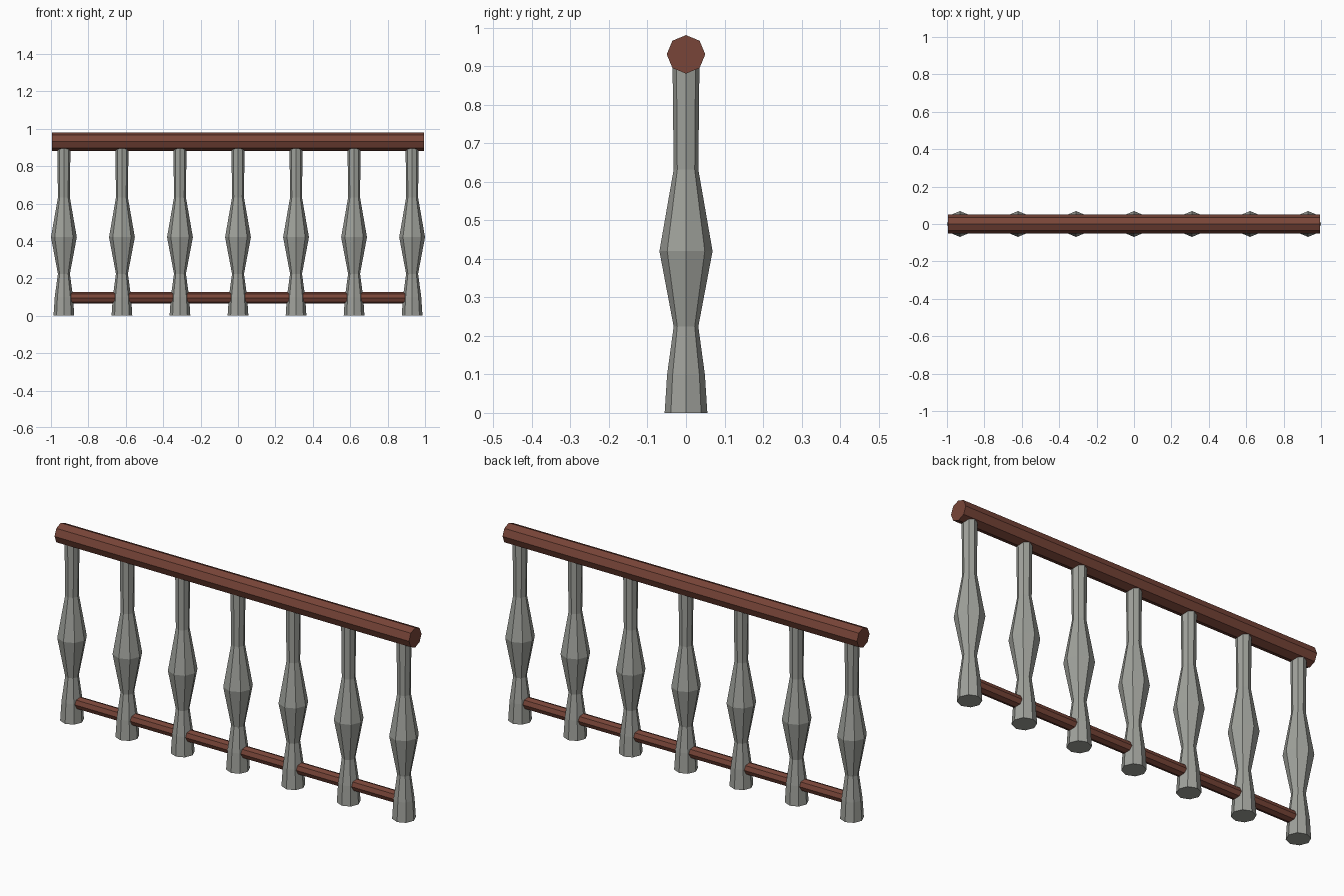
import bpy, bmesh, math
from mathutils import Matrix

if "Cube" in bpy.data.objects:
    bpy.data.objects.remove(bpy.data.objects["Cube"])


def material(name, colour):
    m = bpy.data.materials.new(name)
    m.diffuse_color = (*colour, 1)
    m.use_nodes = True
    m.node_tree.nodes["Principled BSDF"].inputs["Base Color"].default_value = m.diffuse_color
    return m


stone = material("grey stone", (0.35, 0.36, 0.33))
wood = material("red brown wood", (0.19, 0.06, 0.04))


def lathe(name, profile, mat, sides=8):
    """Closed, flat-faced turned shape from (radius, z) pairs, corners on the axes."""
    bm = bmesh.new()
    rings = []
    for r, z in profile:
        rings.append([bm.verts.new((r * math.cos(2 * math.pi * i / sides),
                                    r * math.sin(2 * math.pi * i / sides), z))
                      for i in range(sides)])
    for a, b in zip(rings, rings[1:]):
        for i in range(sides):
            j = (i + 1) % sides
            bm.faces.new((a[i], a[j], b[j], b[i]))
    bm.faces.new(rings[0][::-1])
    bm.faces.new(rings[-1])
    mesh = bpy.data.meshes.new(name)
    bm.to_mesh(mesh)
    bm.free()
    mesh.materials.append(mat)
    obj = bpy.data.objects.new(name, mesh)
    bpy.context.collection.objects.link(obj)
    return obj


# Seven turned balusters, evenly spaced
profile = [(0.0555, 0), (0.049, 0.10), (0.032, 0.224), (0.069, 0.42),
           (0.032, 0.632), (0.035, 0.91)]
for i in range(7):
    post = lathe(f"baluster_{i + 1}", profile, stone)
    post.location.x = (i - 3) * 0.3103


# Octagonal rails lying along x
def rail(name, radius, half_length, z):
    bar = lathe(name, [(radius, -half_length), (radius, half_length)], wood)
    bar.data.transform(Matrix.Rotation(math.pi / 2, 4, 'Y'))
    bar.location.z = z


rail("handrail", 0.05, 0.994, 0.931)
rail("lower_rail", 0.03, 0.93, 0.096)
